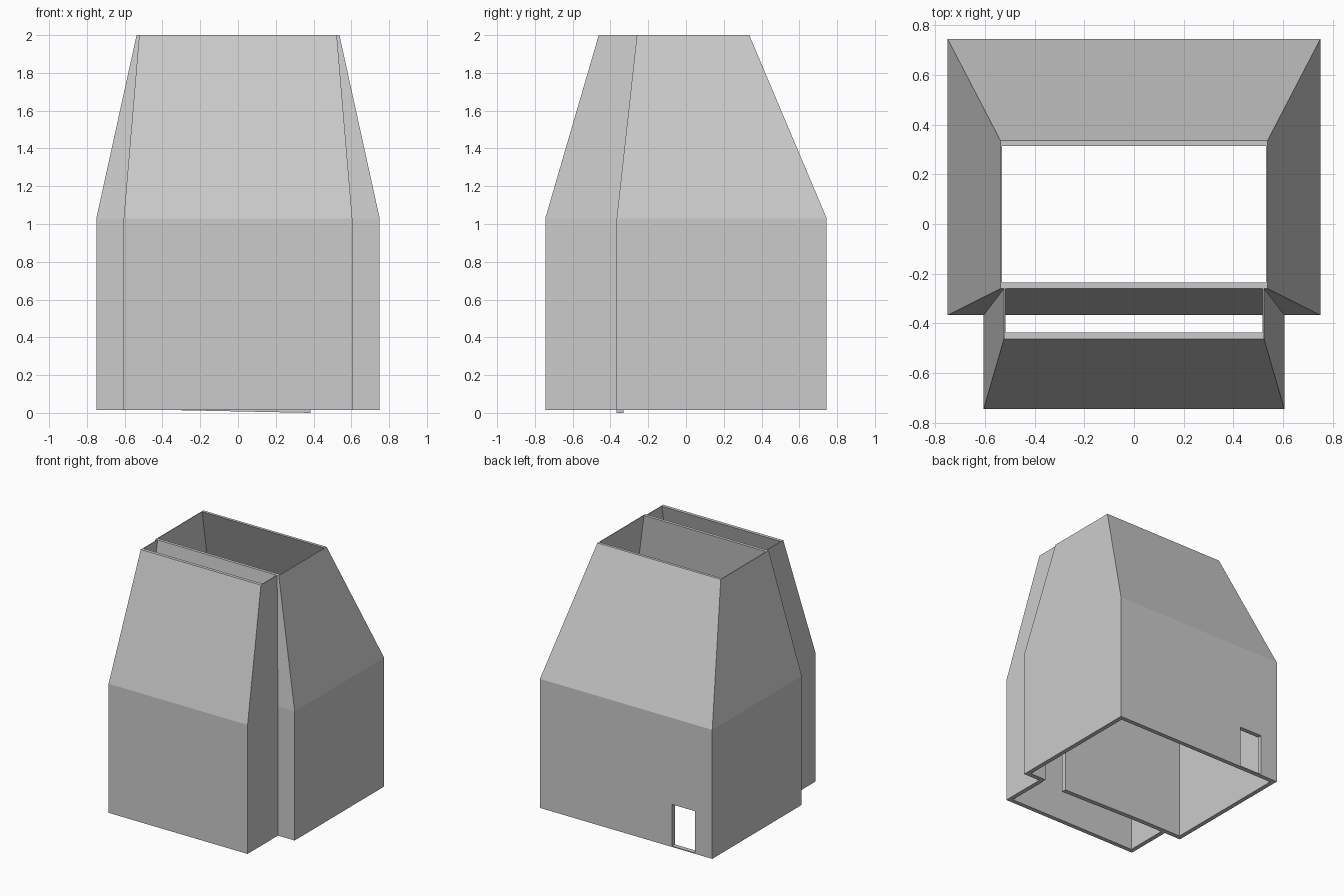
import bpy, bmesh

if "Cube" in bpy.data.objects:
    bpy.data.objects.remove(bpy.data.objects["Cube"])

Z = (0.015, 1.03, 2.0)  # base, shoulder and rim heights


def make_object(name, bm):
    bmesh.ops.recalc_face_normals(bm, faces=bm.faces)
    mesh = bpy.data.meshes.new(name)
    bm.to_mesh(mesh)
    bm.free()
    obj = bpy.data.objects.new(name, mesh)
    bpy.context.collection.objects.link(obj)
    return obj


def profile(x, y0, y1):
    # back-right, front-right, front-left, back-left
    return [(x, y1), (x, y0), (-x, y0), (-x, y1)]


def shell(name, outer, inner, closed):
    """Loft outer skin up and inner skin down into a hollow walled tube."""
    bm = bmesh.new()
    rings = []
    for profs, heights in ((outer, Z), (inner[::-1], Z[::-1])):
        for p, z in zip(profs, heights):
            rings.append([bm.verts.new((x, y, z)) for x, y in profile(*p)])
    sides = 4 if closed else 3
    for r in range(6):
        a, b = rings[r], rings[(r + 1) % 6]
        for i in range(sides):
            j = (i + 1) % 4
            bm.faces.new((a[i], a[j], b[j], b[i]))
    if not closed:  # cap the two wall ends against the main tower
        for i in (0, 3):
            for k in range(2):
                bm.faces.new((rings[k][i], rings[k + 1][i],
                              rings[4 - k][i], rings[5 - k][i]))
    return make_object(name, bm)


def cut_box(target, lo, hi):
    bm = bmesh.new()
    bmesh.ops.create_cube(bm, size=1)
    for v in bm.verts:
        v.co = [(lo[k] + hi[k]) / 2 + v.co[k] * (hi[k] - lo[k]) for k in range(3)]
    cutter = make_object("door_cutter", bm)
    cutter.hide_render = True
    mod = target.modifiers.new("door", 'BOOLEAN')
    mod.operation = 'DIFFERENCE'
    mod.solver = 'EXACT'
    mod.object = cutter
    bpy.context.view_layer.objects.active = target
    bpy.ops.object.modifier_apply(modifier=mod.name)
    bpy.data.objects.remove(cutter)


# Main tower: straight base, tapered hood, open at both ends
tower = shell("main_tower",
              [(0.75, -0.367, 0.745), (0.75, -0.367, 0.745), (0.537, -0.26, 0.335)],
              [(0.715, -0.33, 0.71), (0.715, -0.33, 0.71), (0.531, -0.236, 0.313)],
              True)

# Doorways: rear wall, and the partition to the front bay
cut_box(tower, (-0.60, 0.65, 0.022), (-0.40, 0.80, 0.35))
cut_box(tower, (0.385, -0.42, -0.1), (0.575, -0.28, 0.35))

# Front bay: three-sided tapered shell against the partition
shell("front_bay",
      [(0.605, -0.745, -0.367), (0.605, -0.745, -0.367), (0.523, -0.462, -0.26)],
      [(0.57, -0.71, -0.367), (0.57, -0.71, -0.367), (0.517, -0.436, -0.26)],
      False)

# Thin sloping foot below the partition
bm = bmesh.new()
ends = [[bm.verts.new((x, y, z)) for x, z in ((-0.35, Z[0]), (0.385, 0), (0.385, Z[0]))]
        for y in (-0.367, -0.33)]
bm.faces.new(ends[0])
bm.faces.new(ends[1])
for i in range(3):
    j = (i + 1) % 3
    bm.faces.new((ends[0][i], ends[0][j], ends[1][j], ends[1][i]))
make_object("partition_foot", bm)
